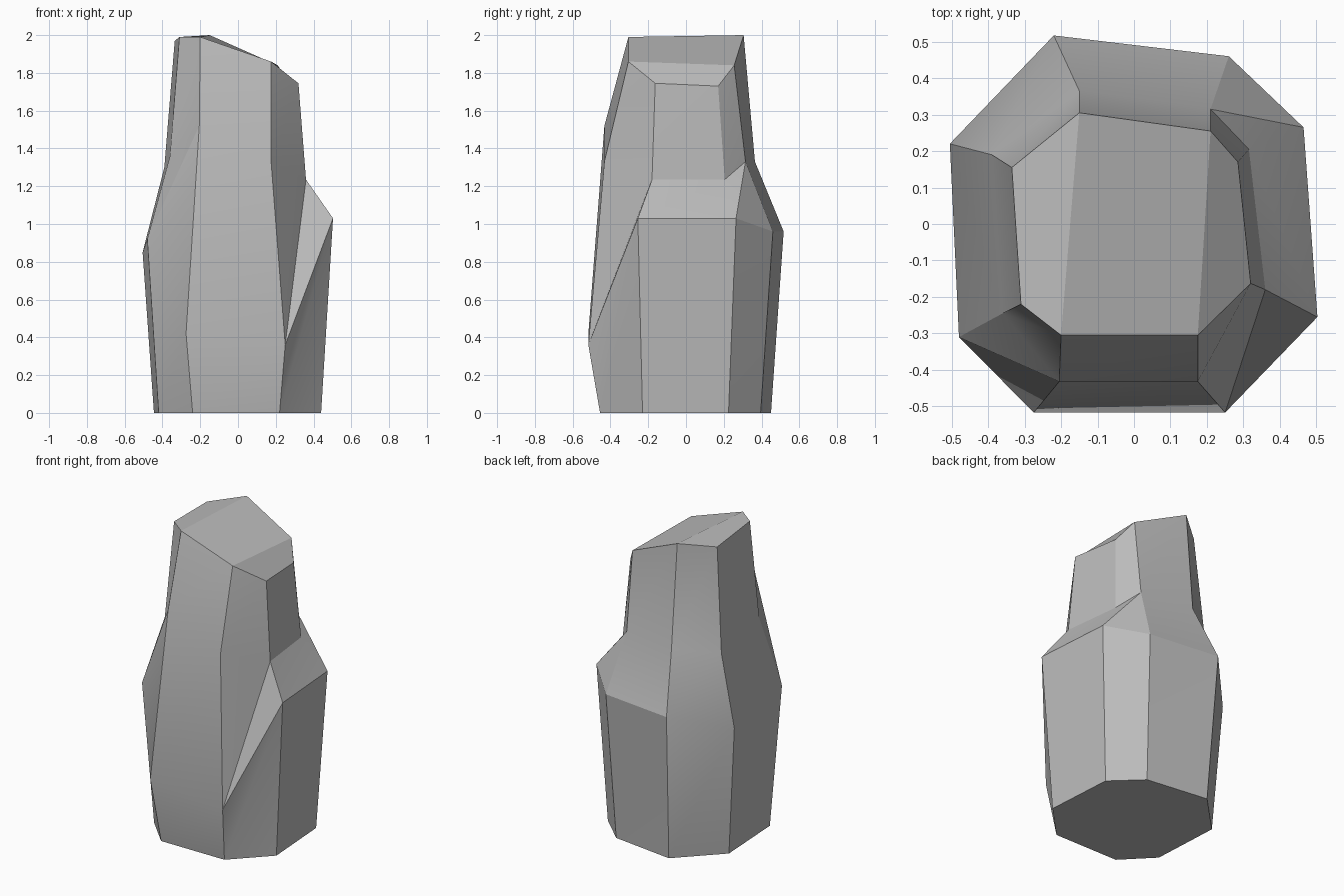
import bpy
import bmesh
import math

cube = bpy.data.objects.get("Cube")
if cube:
    bpy.data.objects.remove(cube, do_unlink=True)

# Stone colour
stone = bpy.data.materials.new("stone_grey")
stone.use_nodes = True
grey = (0.5, 0.5, 0.5, 1.0)
stone.diffuse_color = grey
bsdf = stone.node_tree.nodes["Principled BSDF"]
bsdf.inputs["Base Color"].default_value = grey
bsdf.inputs["Roughness"].default_value = 0.9

# Uneven eight-sided cross-sections, counter-clockwise from the front edge
foot = [(-.24, -.455, 0), (.22, -.455, 0), (.44, -.23, 0), (.41, .225, 0),
        (.23, .395, 0), (-.19, .45, 0), (-.445, .19, 0), (-.42, -.27, 0)]
belly = [(-.275, -.517, .42), (.25, -.517, .36), (.503, -.255, 1.03), (.465, .265, 1.03),
         (.26, .46, .96), (-.22, .517, .96), (-.505, .22, .85), (-.48, -.31, .92)]
shoulder = [(-.205, -.432, 1.52), (.175, -.432, 1.33), (.36, -.18, 1.235), (.315, .205, 1.235),
            (.21, .315, 1.33), (-.15, .365, 1.33), (-.39, .19, 1.3), (-.36, -.245, 1.36)]
crown = [(-.2, -.305, 1.99), (.175, -.305, 1.86), (.32, -.163, 1.745), (.285, .17, 1.73),
         (.21, .255, 1.84), (-.15, .305, 2), (-.335, .155, 1.97), (-.31, -.22, 1.99)]

bm = bmesh.new()
rings = [[bm.verts.new(p) for p in ring] for ring in (foot, belly, shoulder, crown)]

# Chiselled sides, each panel split along its rising diagonal
for low, high in zip(rings, rings[1:]):
    for i in range(len(low)):
        j = (i + 1) % len(low)
        bm.faces.new((low[i], low[j], high[j]))
        bm.faces.new((low[i], high[j], high[i]))

# Flat underside
bm.faces.new(rings[0][::-1])

# Sloping top, made of strips running front to back
top = rings[-1]
for a, b in ((-1, 0), (0, 1), (1, 2)):
    bm.faces.new((top[a], top[b], top[5 - b], top[5 - a]))

bm.normal_update()
mesh = bpy.data.meshes.new("rock_pillar")
bm.to_mesh(mesh)
bm.free()
mesh.materials.append(stone)

rock = bpy.data.objects.new("rock_pillar", mesh)
bpy.context.collection.objects.link(rock)
bpy.ops.object.select_all(action="DESELECT")
rock.select_set(True)
bpy.context.view_layer.objects.active = rock
bpy.ops.object.shade_smooth_by_angle(angle=math.radians(22))
